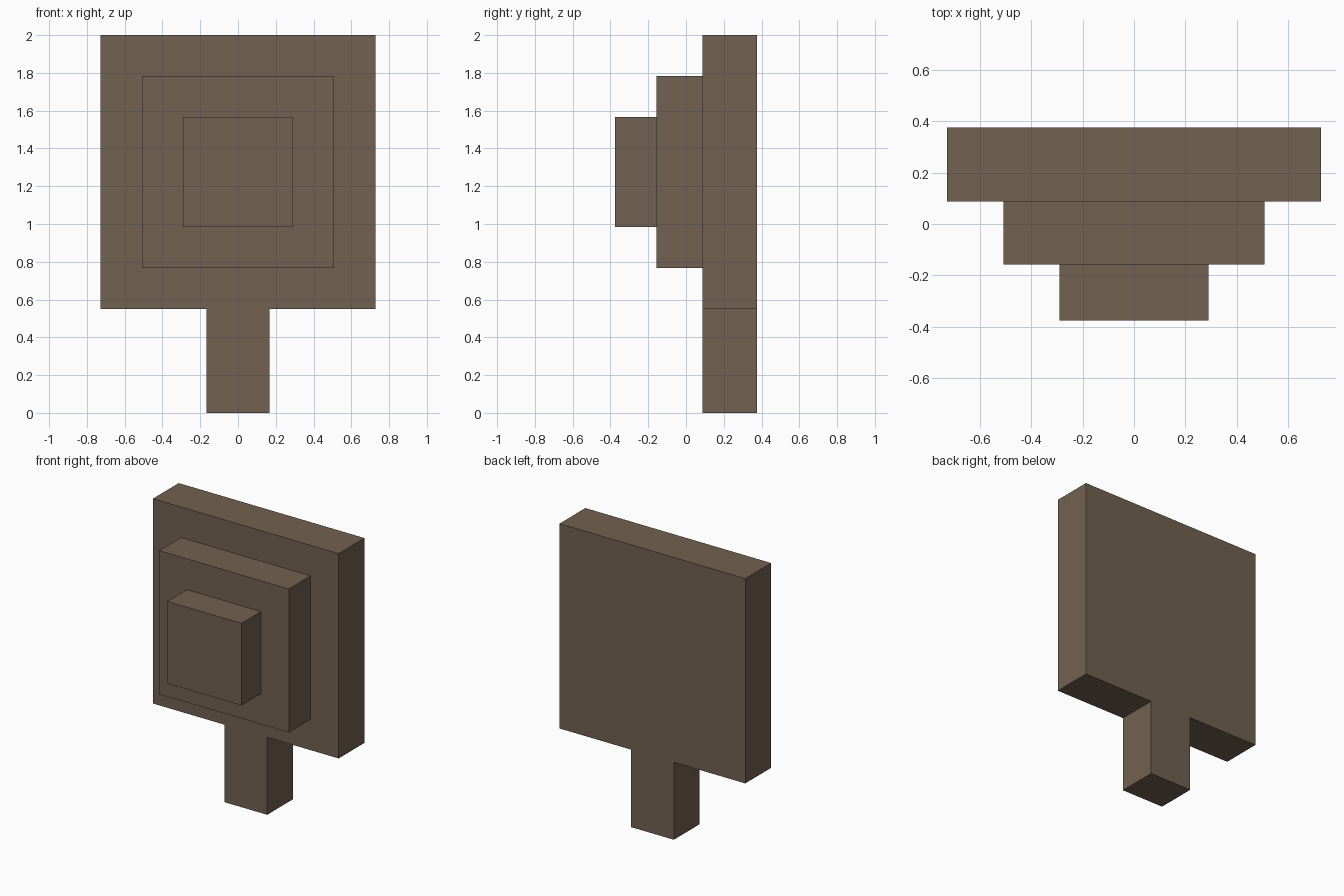
import bpy
import bmesh
from mathutils import Matrix, Vector

if "Cube" in bpy.data.objects:
    bpy.data.objects.remove(bpy.data.objects["Cube"])

brown = bpy.data.materials.new("dull_brown")
brown.diffuse_color = (0.168, 0.120, 0.080, 1.0)
brown.use_nodes = True
brown.node_tree.nodes["Principled BSDF"].inputs["Base Color"].default_value = brown.diffuse_color


def box(name, half_width, y0, y1, z0, z1):
    """Box centred on x = 0 between the given y and z limits."""
    bm = bmesh.new()
    bmesh.ops.create_cube(bm, size=1.0)
    size = Vector((2 * half_width, y1 - y0, z1 - z0))
    centre = Vector((0, (y0 + y1) / 2, (z0 + z1) / 2))
    bm.transform(Matrix.Translation(centre) @ Matrix.Diagonal(size).to_4x4())
    mesh = bpy.data.meshes.new(name)
    bm.to_mesh(mesh)
    bm.free()
    mesh.materials.append(brown)
    obj = bpy.data.objects.new(name, mesh)
    bpy.context.collection.objects.link(obj)
    return obj


# Post under the back panel, same depth as the panel
box("post", 0.168, 0.087, 0.376, 0.0, 0.549)
# Three square slabs stepping forward
box("back_panel", 0.728, 0.087, 0.376, 0.549, 2.0)
box("middle_panel", 0.508, -0.157, 0.087, 0.767, 1.784)
box("front_block", 0.290, -0.376, -0.157, 0.984, 1.566)
